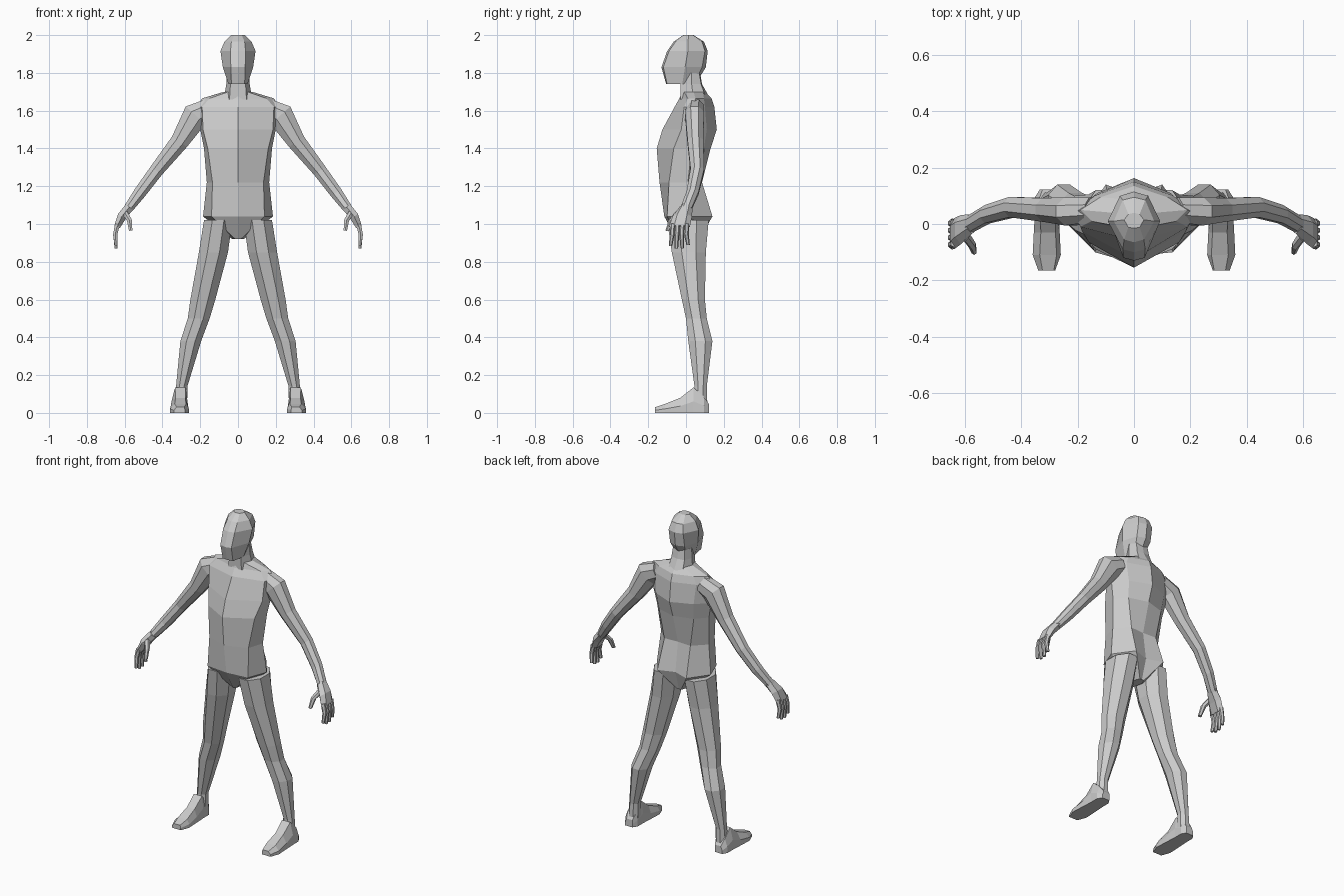
import bpy, bmesh, math
from mathutils import Vector

grey = bpy.data.materials.new("plain grey")
grey.diffuse_color = (0.6, 0.6, 0.6, 1)


def loft(name, rings, mirror=False):
    """Skin a list of equal-length point rings, cap the ends."""
    bm = bmesh.new()
    vs = [[bm.verts.new(p) for p in r] for r in rings]
    n = len(vs[0])
    for a, b in zip(vs, vs[1:]):
        for i in range(n):
            bm.faces.new((a[i], a[(i + 1) % n], b[(i + 1) % n], b[i]))
    bm.faces.new(vs[0])
    bm.faces.new(vs[-1])
    bmesh.ops.recalc_face_normals(bm, faces=bm.faces)
    me = bpy.data.meshes.new(name)
    bm.to_mesh(me)
    bm.free()
    me.materials.append(grey)
    ob = bpy.data.objects.new(name, me)
    bpy.context.collection.objects.link(ob)
    if mirror:
        ob.modifiers.new("mirror", 'MIRROR').use_mirror_merge = False
    return ob


def body(name, rows):
    """Symmetric level sections: z, y front, front corner, side, back corner, y back."""
    rings = []
    for z, yf, xa, ya, xs, ys, xb, yb, yk in rows:
        half = [(xa, ya), (xs, ys), (xb, yb)]
        pts = [(0, yf)] + half + [(0, yk)] + [(-x, y) for x, y in reversed(half)]
        rings.append([(x, y, z) for x, y in pts])
    loft(name, rings)


def oval(c, u, v, n=8):
    """Flat-sided section around c with half-extent vectors u and v."""
    k = 1 / math.cos(math.pi / n)
    return [Vector(c) + Vector(u) * k * math.cos(math.tau * (i + .5) / n)
            + Vector(v) * k * math.sin(math.tau * (i + .5) / n) for i in range(n)]


def limb(name, path, n=8):
    """Tube along x, y, z, thickness, y half-width; mirrored to the other side."""
    rings = []
    for i, (x, y, z, t, w) in enumerate(path):
        a, b = path[max(i - 1, 0)], path[min(i + 1, len(path) - 1)]
        d = Vector((b[0] - a[0], 0, b[2] - a[2])).normalized()
        rings.append(oval((x, y, z), (-d.z * t, 0, d.x * t), (0, w, 0), n))
    loft(name, rings, True)


# torso
body("torso", [
    (0.92, -.05, .015, -.04, .03, .03, .015, .07, .07),
    (1.04, -.115, .14, -.10, .185, .02, .10, .14, .105),
    (1.22, -.14, .135, -.09, .165, .01, .09, .085, .08),
    (1.40, -.155, .16, -.065, .18, .03, .12, .095, .13),
    (1.50, -.125, .185, -.025, .20, .04, .13, .11, .163),
    (1.62, -.06, .19, -.01, .22, .04, .14, .10, .15),
    (1.665, -.035, .15, .01, .19, .05, .12, .095, .135),
    (1.70, -.02, .05, -.01, .075, .04, .05, .09, .10)])

# neck and head
body("neck", [
    (1.66, -.03, .045, -.03, .075, .04, .05, .11, .13),
    (1.74, -.03, .04, -.03, .062, .03, .045, .08, .085),
    (1.80, -.03, .04, -.03, .06, .03, .04, .07, .075)])
body("head", [
    (1.74, -.105, .035, -.10, .05, -.02, .03, .04, .05),
    (1.83, -.13, .038, -.12, .08, -.005, .05, .085, .105),
    (1.915, -.10, .04, -.09, .093, .01, .05, .10, .115),
    (1.965, -.065, .035, -.055, .072, .01, .04, .085, .095),
    (2.00, -.015, .02, -.012, .035, .015, .02, .035, .04)])

# arms
limb("arm", [
    (.15, .05, 1.61, .055, .045), (.225, .045, 1.575, .07, .05),
    (.31, .05, 1.435, .048, .042), (.432, .06, 1.283, .037, .036),
    (.52, .035, 1.165, .033, .032), (.582, 0, 1.08, .025, .03)])

# hands
limb("palm", [
    (.575, 0, 1.09, .024, .03), (.615, -.02, 1.04, .024, .045),
    (.64, -.035, .985, .016, .048)], 6)
limb("thumb", [
    (.60, -.04, 1.06, .015, .018), (.575, -.075, 1.02, .013, .014),
    (.568, -.098, .965, .009, .010)], 6)
for i, tip in enumerate((.885, .87, .872, .89)):
    y = -.07 + .025 * i
    limb("finger", [
        (.638, y, 1.0, .013, .011), (.65, y - .003, .945, .011, .011),
        (.645, y - .012 + .006 * i, tip, .008, .008)], 6)

# legs: x, z, half width, y front, y back
leg = [(.105, 1.02, .075, -.10, .12), (.13, .85, .077, -.075, .105),
       (.186, .60, .066, -.022, .10), (.208, .50, .058, 0, .11),
       (.25, .38, .055, .012, .14), (.298, .14, .03, .045, .11),
       (.302, .05, .033, .035, .113)]
loft("leg", [oval((x, (f + b) / 2, z), (h, 0, 0), (0, (b - f) / 2, 0))
             for x, z, h, f, b in leg], True)

# feet: y, half width, top half width, top height
foot = [(.122, .025, .02, .045), (.095, .042, .03, .085), (.04, .042, .028, .135),
        (-.03, .046, .026, .08), (-.11, .05, .03, .048), (-.165, .03, .02, .03)]
loft("foot", [[(.31 - w, y, 0), (.31 + w, y, 0), (.31 + w, y, h * .45),
               (.305 + t, y, h), (.305 - t, y, h), (.31 - w, y, h * .45)]
              for y, w, t, h in foot], True)
